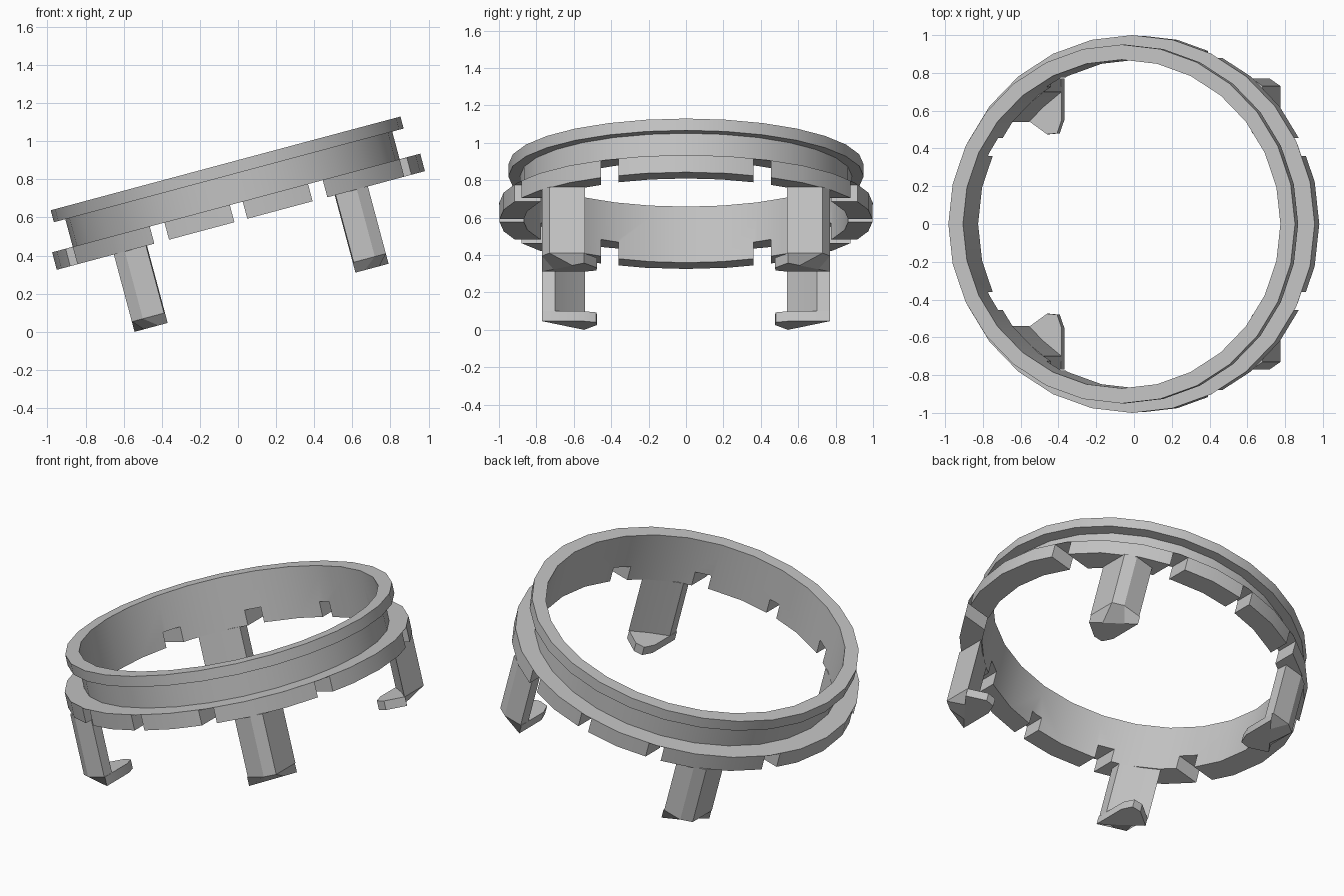
import bpy, bmesh, math
from mathutils import Matrix

cube = bpy.data.objects.get("Cube")
if cube:
    bpy.data.objects.remove(cube, do_unlink=True)

SIDES = 28
TILT = Matrix.Translation((0.015, 0, 0.584)) @ Matrix.Rotation(math.radians(-15), 4, 'Y')

grey = bpy.data.materials.new("light grey")
grey.use_nodes = True
grey.diffuse_color = (0.55, 0.55, 0.55, 1)
grey.node_tree.nodes["Principled BSDF"].inputs["Base Color"].default_value = (0.55, 0.55, 0.55, 1)


def make_object(name, bm):
    bmesh.ops.recalc_face_normals(bm, faces=bm.faces)
    mesh = bpy.data.meshes.new(name)
    bm.to_mesh(mesh)
    bm.free()
    mesh.materials.append(grey)
    obj = bpy.data.objects.new(name, mesh)
    bpy.context.collection.objects.link(obj)
    return obj


def select(obj):
    bpy.ops.object.select_all(action='DESELECT')
    obj.select_set(True)
    bpy.context.view_layer.objects.active = obj


def loft(bm, rings, closed=False):
    """Skin matching rings of points; cap the ends or join last to first."""
    loops = [[bm.verts.new(p) for p in ring] for ring in rings]
    pairs = list(zip(loops, loops[1:]))
    if closed:
        pairs.append((loops[-1], loops[0]))
    else:
        bm.faces.new(loops[0])
        bm.faces.new(loops[-1])
    for a, b in pairs:
        for i in range(len(a)):
            j = (i + 1) % len(a)
            bm.faces.new((a[i], a[j], b[j], b[i]))


def lathe(name, profile):
    bm = bmesh.new()
    angles = [2 * math.pi * i / SIDES for i in range(SIDES)]
    loft(bm, [[(r * math.cos(a), r * math.sin(a), z) for r, z in profile] for a in angles], True)
    return make_object(name, bm)


def box(bm, x0, x1, y0, y1, z0, z1):
    loft(bm, [[(x0, y0, z), (x1, y0, z), (x1, y1, z), (x0, y1, z)] for z in (z0, z1)])


# Ring: overhanging rim on a neck with a wide flange at the foot
rim = lathe("top_rim", [(0.87, 0.245), (0.95, 0.245), (0.95, 0.31), (0.87, 0.31)])
collar = lathe("flanged_collar", [(0.87, 0), (1, 0), (1, 0.095), (0.888, 0.095),
                                  (0.888, 0.245), (0.87, 0.245)])

# Notches that divide the flange into separate blocks
bm = bmesh.new()
for s in (-1, 1):
    for t in (-1, 1):
        box(bm, *sorted((s * 0.39, s * 0.47)), *sorted((t * 0.7, t * 1.1)), -0.1, 0.093)
        box(bm, *sorted((s * 0.7, s * 1.1)), *sorted((t * 0.36, t * 0.455)), -0.1, 0.093)
    box(bm, -0.035, 0.035, *sorted((s * 0.7, s * 1.1)), -0.1, 0.093)
cutter = make_object("notch_cutter", bm)
cutter.hide_render = True
cut = collar.modifiers.new("notches", 'BOOLEAN')
cut.operation = 'DIFFERENCE'
cut.solver = 'EXACT'
cut.object = cutter
select(collar)
bpy.ops.object.modifier_apply(modifier=cut.name)
bpy.data.objects.remove(cutter, do_unlink=True)

# Legs: chamfered shank flush with the inner wall, ending in an inward hook
SHANK = [(0.69, 0.54), (0.69, 0.73), (0.63, 0.77), (0.515, 0.77), (0.51, 0.70), (0.61, 0.62)]
HOOK = [(0.69, 0.545), (0.69, 0.73), (0.63, 0.77), (0.51, 0.77), (0.51, 0.55),
        (0.535, 0.48), (0.59, 0.475)]
FOOT = [(0.69, 0.545), (0.64, 0.608), (0.56, 0.708)] + HOOK[3:]


def place(points, sx, sy, z):
    return [(sx * x, sy * y, z) for x, y in points]


parts = [rim, collar]
for sx, side in ((-1, "right"), (1, "left")):
    for sy, end in ((-1, "front"), (1, "back")):
        bm = bmesh.new()
        loft(bm, [place(SHANK, sx, sy, z) for z in (0.002, -0.365)])
        parts.append(make_object(f"{end}_{side}_leg", bm))
        bm = bmesh.new()
        loft(bm, [place(HOOK, sx, sy, -0.365), place(FOOT, sx, sy, -0.42)])
        parts.append(make_object(f"{end}_{side}_hook", bm))

# Tilt the whole assembly and shade it
for obj in parts:
    obj.data.transform(TILT)
    select(obj)
    bpy.ops.object.shade_smooth_by_angle(angle=math.radians(25))
